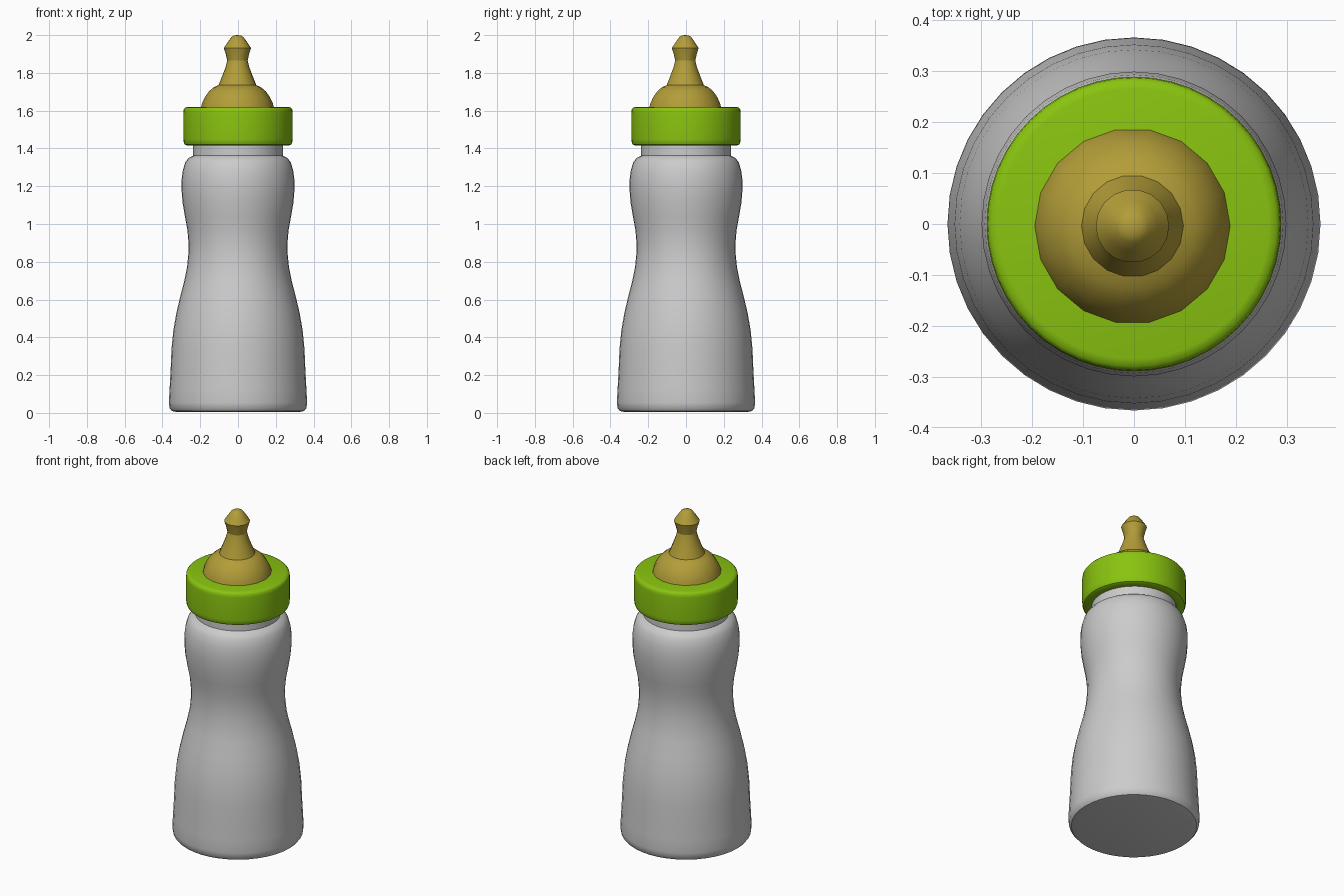
import bpy, bmesh, math

if "Cube" in bpy.data.objects:
    bpy.data.objects.remove(bpy.data.objects["Cube"])


def lathe(name, profile, sides, color=None, center=(0, 0), angle=40):
    """Revolve an (r, z) profile around a vertical axis."""
    bm = bmesh.new()
    rings = []
    for r, z in profile:
        if r == 0:
            rings.append([bm.verts.new((center[0], center[1], z))])
        else:
            rings.append([bm.verts.new((center[0] + r * math.cos(2 * math.pi * i / sides),
                                        center[1] + r * math.sin(2 * math.pi * i / sides), z))
                          for i in range(sides)])
    for a, b in zip(rings, rings[1:]):
        for i in range(sides):
            j = (i + 1) % sides
            quad = [a[i % len(a)], a[j % len(a)], b[j % len(b)], b[i % len(b)]]
            bm.faces.new(list(dict.fromkeys(quad)))
    bmesh.ops.recalc_face_normals(bm, faces=bm.faces)
    mesh = bpy.data.meshes.new(name)
    bm.to_mesh(mesh)
    bm.free()
    obj = bpy.data.objects.new(name, mesh)
    bpy.context.collection.objects.link(obj)
    if color:
        mat = bpy.data.materials.new(name + "_color")
        mat.diffuse_color = color
        mat.use_nodes = True
        mat.node_tree.nodes["Principled BSDF"].inputs["Base Color"].default_value = mat.diffuse_color
        mesh.materials.append(mat)
    bpy.ops.object.select_all(action='DESELECT')
    obj.select_set(True)
    bpy.context.view_layer.objects.active = obj
    bpy.ops.object.shade_smooth_by_angle(angle=math.radians(angle))
    return obj


# Waisted bottle with rounded base, shoulder and neck
lathe("bottle", [
    (0, 0.005), (0.325, 0.005), (0.35, 0.01), (0.362, 0.025), (0.366, 0.055),
    (0.362, 0.13), (0.357, 0.22), (0.352, 0.34), (0.342, 0.44), (0.326, 0.53),
    (0.305, 0.62), (0.284, 0.70), (0.27, 0.77), (0.263, 0.84), (0.262, 0.90),
    (0.268, 0.97), (0.281, 1.04), (0.293, 1.11), (0.299, 1.18), (0.299, 1.23),
    (0.293, 1.28), (0.28, 1.325), (0.262, 1.35), (0.237, 1.362),
    (0.237, 1.60), (0, 1.60)], 40)

# Screw collar with rounded rims
lathe("collar", [
    (0.237, 1.415), (0.27, 1.415), (0.282, 1.421), (0.288, 1.435), (0.289, 1.45),
    (0.289, 1.59), (0.287, 1.607), (0.28, 1.616), (0.265, 1.62), (0, 1.62)],
    48, (0.25, 0.55, 0.005, 1))

# Rubber teat: dome, then a waisted nipple
lathe("teat", [
    (0.193, 1.615), (0.187, 1.64), (0.172, 1.672), (0.15, 1.703), (0.125, 1.724),
    (0.1, 1.735), (0.082, 1.78), (0.063, 1.83), (0.054, 1.865), (0.062, 1.90),
    (0.072, 1.932), (0.05, 1.965), (0.032, 1.99), (0.018, 1.998), (0, 2.0)],
    18, (0.45, 0.34, 0.04, 1), (-0.003, -0.004), 25)
